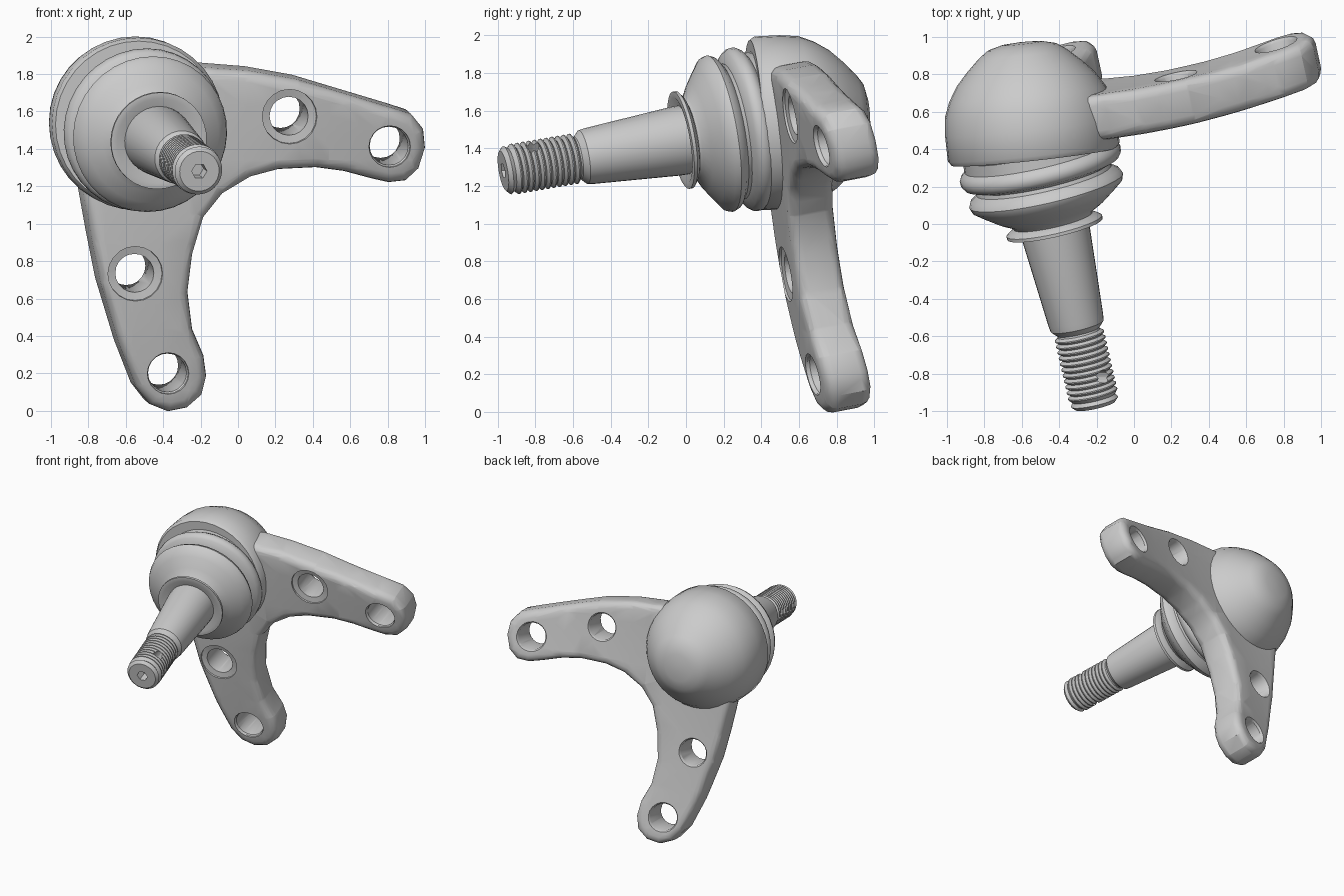
import bpy, bmesh, math
from mathutils import Vector

if "Cube" in bpy.data.objects:
    bpy.data.objects.remove(bpy.data.objects["Cube"])


def finish(obj, angle=35):
    bpy.ops.object.select_all(action='DESELECT')
    obj.select_set(True)
    bpy.context.view_layer.objects.active = obj
    bpy.ops.object.shade_smooth_by_angle(angle=math.radians(angle))


def to_object(name, bm):
    bmesh.ops.recalc_face_normals(bm, faces=bm.faces[:])
    me = bpy.data.meshes.new(name)
    bm.to_mesh(me)
    bm.free()
    obj = bpy.data.objects.new(name, me)
    bpy.context.collection.objects.link(obj)
    return obj


def lathe(name, origin, direction, profile, n=32):
    """Solid of revolution; profile is (distance along axis, radius)."""
    q = Vector(direction).to_track_quat('Z', 'Y')
    o = Vector(origin)
    bm = bmesh.new()
    rings = []
    for d, r in profile:
        rings.append([bm.verts.new(o + q @ Vector((r * math.cos(2 * math.pi * i / n),
                                                   r * math.sin(2 * math.pi * i / n), d)))
                      for i in range(n)])
    for a, b in zip(rings, rings[1:]):
        for i in range(n):
            j = (i + 1) % n
            bm.faces.new((a[i], a[j], b[j], b[i]))
    bm.faces.new(rings[0])
    bm.faces.new(rings[-1])
    return to_object(name, bm)


def cut(obj, cutter):
    cutter.hide_render = True
    mod = obj.modifiers.new("cut", 'BOOLEAN')
    mod.operation = 'DIFFERENCE'
    mod.solver = 'EXACT'
    mod.object = cutter
    bpy.context.view_layer.objects.active = obj
    bpy.ops.object.modifier_apply(modifier=mod.name)
    bpy.data.objects.remove(cutter)


# Ball housing: domed cup with a rolled front lip
housing = lathe("ball_housing", (-0.54, 0.42, 1.535), (-0.11, 1, 0.05), [
    (-0.06, 0.40), (-0.06, 0.445), (-0.035, 0.462), (0.10, 0.462), (0.20, 0.452),
    (0.28, 0.42), (0.36, 0.37), (0.43, 0.305), (0.495, 0.235), (0.53, 0.185),
    (0.55, 0.11), (0.556, 0.02)], 36)
finish(housing)

# Rubber boot, bellows and collar along the stud axis
axis = Vector((0.229, -1, -0.172)).normalized()
base = Vector((-0.525, 0.42, 1.52))
boot = lathe("rubber_boot", base, axis, [
    (0.0, 0.40), (0.06, 0.405), (0.075, 0.425), (0.10, 0.44), (0.13, 0.438), (0.155, 0.42),
    (0.175, 0.365), (0.195, 0.37), (0.22, 0.408), (0.25, 0.422), (0.28, 0.412),
    (0.32, 0.36), (0.37, 0.29), (0.405, 0.225), (0.42, 0.215), (0.43, 0.24),
    (0.447, 0.262), (0.465, 0.262), (0.468, 0.23), (0.45, 0.19)], 36)
finish(boot)

# Tapered stud with threaded end
profile = [(0.40, 0.185), (0.50, 0.184), (0.97, 0.15), (1.005, 0.145), (1.025, 0.125), (1.035, 0.114)]
pitch, turns = 0.032, 11
for i in range(turns):
    s = 1.045 + i * pitch
    profile += [(s, 0.116), (s + pitch * 0.4, 0.135), (s + pitch * 0.6, 0.135)]
profile += [(1.405, 0.116), (1.425, 0.13), (1.447, 0.108)]
stud = lathe("threaded_stud", base, axis, profile, 32)

# Hex socket in the tip and split pin hole through the thread
cut(stud, lathe("socket_cutter", base + axis * 1.36, axis, [(0, 0.042), (0.2, 0.042)], 6))
side = Vector((0.6, 0.0, 0.8))
side = (side - axis * side.dot(axis)).normalized()
cut(stud, lathe("pin_cutter", base + axis * 1.285 - side * 0.3, side, [(0, 0.036), (0.6, 0.036)], 12))
finish(stud, 30)

# Two-armed bracket: flat outline (x, z), drilled, then bent into shape
outline = [(-0.2, 1.85), (0.05, 1.83), (0.3, 1.785), (0.55, 1.71), (0.80, 1.635), (0.91, 1.60),
           (0.975, 1.52), (0.985, 1.42), (0.95, 1.31), (0.88, 1.245), (0.79, 1.235), (0.7, 1.255),
           (0.55, 1.295), (0.4, 1.315), (0.2, 1.305), (0.05, 1.265), (-0.1, 1.175), (-0.2, 1.05),
           (-0.26, 0.85), (-0.285, 0.65), (-0.26, 0.45), (-0.2, 0.31), (-0.185, 0.2), (-0.21, 0.1),
           (-0.29, 0.03), (-0.39, 0.01), (-0.49, 0.05), (-0.56, 0.14), (-0.65, 0.37), (-0.75, 0.7),
           (-0.8, 0.95), (-0.845, 1.2), (-0.8, 1.5), (-0.5, 1.8)]
T = 0.24
bm = bmesh.new()
face = bm.faces.new([bm.verts.new((x, 0, z)) for x, z in outline])
ext = bmesh.ops.extrude_face_region(bm, geom=[face])
for v in ext['geom']:
    if isinstance(v, bmesh.types.BMVert):
        v.co.y = T
rim = [e for e in bm.edges if abs(e.verts[0].co.y - e.verts[1].co.y) < 1e-6]
bmesh.ops.recalc_face_normals(bm, faces=bm.faces[:])
bmesh.ops.bevel(bm, geom=rim, offset=0.055, segments=3, profile=0.5, affect='EDGES')
bracket = to_object("arm_bracket", bm)

# Bolt holes, the inner pair with a shallow spot face
for x, z, spot in ((0.25, 1.595, 0.155), (0.785, 1.435, 0.12), (-0.575, 0.755, 0.155), (-0.40, 0.222, 0.12)):
    cut(bracket, lathe("hole_cutter", (x, 0, z), (0, 1, 0), [
        (-0.1, spot), (0.012, spot - 0.01), (0.02, 0.103), (T - 0.015, 0.103),
        (T + 0.002, 0.115), (T + 0.1, 0.115)], 20))

# Slice the plate so that it bends smoothly, then bend it
bm = bmesh.new()
bm.from_mesh(bracket.data)
bmesh.ops.triangulate(bm, faces=bm.faces[:])
for k in range(-6, 13):
    for co, no in (((k * 0.15 + 0.011, 0, 0), (1, 0, 0)), ((0, 0, k * 0.15 + 0.013), (0, 0, 1))):
        bmesh.ops.bisect_plane(bm, geom=bm.verts[:] + bm.edges[:] + bm.faces[:],
                               plane_co=co, plane_no=no)
for v in bm.verts:
    x, t, z = v.co
    p = 0.26 * (x + 0.55) - 0.22 * (z - 1.53)
    v.co = (x - 0.22 * (t - T / 2), 0.435 + 0.4 * p + p * p + t, z + 0.19 * (t - T / 2))
bmesh.ops.recalc_face_normals(bm, faces=bm.faces[:])
bm.to_mesh(bracket.data)
bm.free()
finish(bracket)
